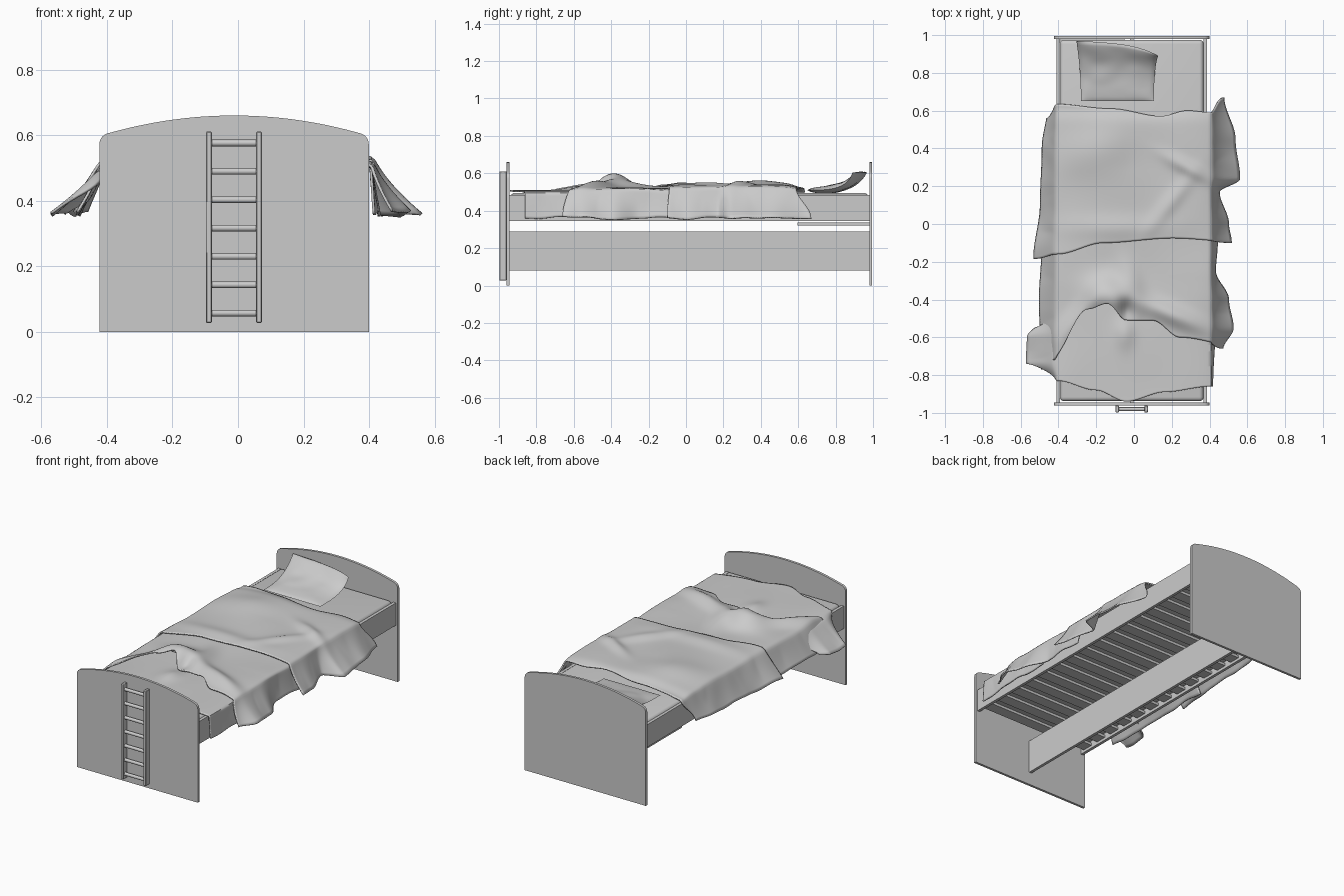
import bpy, bmesh, math
from mathutils import Vector, noise

cube = bpy.data.objects.get("Cube")
if cube:
    bpy.data.objects.remove(cube, do_unlink=True)

grey = bpy.data.materials.new("plain_grey")
grey.use_nodes = True
grey.diffuse_color = (0.6, 0.6, 0.6, 1)
for node in grey.node_tree.nodes:
    if node.type == 'BSDF_PRINCIPLED':
        node.inputs["Base Color"].default_value = grey.diffuse_color

MID = -0.012        # centre line of the frame


def finish(name, bm, smooth=0):
    bmesh.ops.recalc_face_normals(bm, faces=bm.faces)
    mesh = bpy.data.meshes.new(name)
    bm.to_mesh(mesh)
    bm.free()
    mesh.materials.append(grey)
    ob = bpy.data.objects.new(name, mesh)
    bpy.context.collection.objects.link(ob)
    if smooth:
        bpy.ops.object.select_all(action='DESELECT')
        ob.select_set(True)
        bpy.context.view_layer.objects.active = ob
        bpy.ops.object.shade_smooth_by_angle(angle=math.radians(smooth))
    return ob


def box(name, x, y, z, bevel=0, segments=1):
    bm = bmesh.new()
    bmesh.ops.create_cube(bm, size=1)
    for v in bm.verts:
        for i, (a, b) in enumerate((x, y, z)):
            v.co[i] = (a + b) / 2 + v.co[i] * (b - a)
    if bevel:
        bmesh.ops.bevel(bm, geom=bm.edges[:], offset=bevel, segments=segments,
                        profile=0.5, affect='EDGES')
    finish(name, bm, 40 if bevel else 0)


def lerp(points, t):
    # Smooth interpolation through (position, value) pairs
    if t <= points[0][0]:
        return points[0][1]
    for (a, p), (b, q) in zip(points, points[1:]):
        if t <= b:
            k = (t - a) / (b - a)
            return p + (q - p) * k * k * (3 - 2 * k)
    return points[-1][1]


def add_grid(bm, f, nu, nv):
    rows = [[bm.verts.new(f(i / nu, j / nv)) for i in range(nu + 1)]
            for j in range(nv + 1)]
    for lo, hi in zip(rows, rows[1:]):
        for i in range(nu):
            bm.faces.new((lo[i], lo[i + 1], hi[i + 1], hi[i]))


# End boards with an arched top and rounded shoulders
def end_board(name, y0, y1):
    half, r = 0.411, 0.035
    outline = [(-half, 0), (half, 0)]
    for k in range(6):
        a = math.radians(70 * k / 5)
        outline.append((half - r + r * math.cos(a), 0.572 + r * math.sin(a)))
    for k in range(1, 24):
        x = (half - r) * (1 - k / 12)
        outline.append((x, 0.66 - 0.052 * (x / (half - r)) ** 2))
    for k in range(5, -1, -1):
        a = math.radians(70 * k / 5)
        outline.append((-half + r - r * math.cos(a), 0.572 + r * math.sin(a)))
    bm = bmesh.new()
    face = bm.faces.new([bm.verts.new((x + MID, y0, z)) for x, z in outline])
    ext = bmesh.ops.extrude_face_region(bm, geom=[face])
    bmesh.ops.translate(bm, vec=(0, y1 - y0, 0),
                        verts=[v for v in ext["geom"] if isinstance(v, bmesh.types.BMVert)])
    finish(name, bm, 30)


end_board("footboard", -0.96, -0.945)
end_board("headboard", 0.98, 0.995)

# Ladder
for name, x in (("ladder_post_right", -0.089), ("ladder_post_left", 0.064)):
    box(name, (x - 0.009, x + 0.009), (-0.998, -0.96), (0.027, 0.611), 0.003)
for k in range(7):
    bm = bmesh.new()
    bmesh.ops.create_cone(bm, cap_ends=True, segments=16, radius1=0.01, radius2=0.01, depth=0.14)
    for v in bm.verts:
        v.co = Vector((v.co.z + MID, v.co.x - 0.98, v.co.y + 0.057 + k * 0.0865))
    finish("ladder_rung_%d" % (k + 1), bm, 40)

# Frame: side rails, centre plank, slats, under shelf
for name, s in (("side_rail_right", -1), ("side_rail_left", 1)):
    x = MID + s * 0.39
    box(name, (x - 0.009, x + 0.009), (-0.945, 0.98), (0.345, 0.483))
box("centre_plank", (MID - 0.009, MID + 0.009), (-0.945, 0.98), (0.08, 0.288))
for k in range(16):
    y = -0.885 + k * 0.12
    box("slat_%d" % (k + 1), (MID - 0.381, MID + 0.381), (y - 0.035, y + 0.035), (0.362, 0.378))
box("under_shelf", (-0.39, -0.05), (0.595, 0.98), (0.32, 0.336))

box("mattress", (MID - 0.38, MID + 0.38), (-0.938, 0.975), (0.378, 0.495), 0.022, 4)


# Bedding: each layer lies on the mattress and hangs down both sides
def cloth(name, base, head, foot, left, right, lumps, hem=0.36, rough=0.012):
    edge = 0.405

    def f(u, v):
        s = (u * 2 - 1) * 1.5
        q = max(0, abs(s) - 1) / 0.5
        flat = max(-1, min(1, s)) * edge
        side, full = (right, 0.2) if s > 0 else (left, 0.4)
        y = lerp(foot, s) + (lerp(head, s) - lerp(foot, s)) * v
        reach = lerp(side, y)
        x = flat + math.copysign((reach - edge) * (full * math.sqrt(q) + (1 - full) * q ** 1.8), s)
        top = base + rough * (0.5 + noise.noise((flat * 3.5, y * 3.5, base * 40)))
        for cx, cy, rx, ry, turn, h in lumps:
            c, sn = math.cos(turn), math.sin(turn)
            dx, dy = flat - cx, y - cy
            a, b = (dx * c + dy * sn) / rx, (dy * c - dx * sn) / ry
            top += h * math.exp(-a * a - b * b)
        top -= 0.012 * abs(flat / edge) ** 6
        wave = q * noise.noise((s, y * 9, 3 + base * 20))
        x += math.copysign(0.02 * wave * (1 - q), s)
        z = top + (hem + 0.012 * wave - top) * q ** 1.15
        return x, y, z

    bm = bmesh.new()
    add_grid(bm, f, 72, 64)
    ob = finish(name, bm, 70)
    mod = ob.modifiers.new("thickness", 'SOLIDIFY')
    mod.thickness = 0.008
    mod.offset = 0


cloth("lower_sheet", 0.503,
      head=[(-1.5, -0.55), (-1, -0.3), (1, -0.3)],
      foot=[(-1.5, -0.74), (-1, -0.83), (-0.5, -0.88), (-0.1, -0.94), (0.4, -0.89), (1, -0.86)],
      left=[(-0.84, 0.43), (-0.73, 0.57), (-0.6, 0.565), (-0.5, 0.48)],
      right=[(-0.86, 0.415), (-0.5, 0.43)],
      lumps=[(-0.05, -0.58, 0.05, 0.08, 0, 0.02)], rough=0.005)

cloth("middle_fold", 0.515,
      head=[(-1.5, 0.02), (1.5, 0.02)],
      foot=[(-1.5, -0.77), (-1.1, -0.72), (-0.6, -0.45), (-0.35, -0.42), (-0.1, -0.51),
            (0.25, -0.51), (0.6, -0.6), (1.5, -0.66)],
      left=[(-0.75, 0.49), (-0.4, 0.5), (-0.1, 0.485)],
      right=[(-0.66, 0.47), (-0.55, 0.525), (-0.4, 0.5), (-0.25, 0.43), (-0.1, 0.44)],
      lumps=[(-0.12, -0.39, 0.13, 0.1, -0.3, 0.075), (0.2, -0.48, 0.2, 0.05, -0.4, 0.035),
             (-0.3, -0.5, 0.18, 0.05, 0.9, 0.03), (-0.02, -0.28, 0.06, 0.12, 0.3, 0.02),
             (-0.04, -0.45, 0.04, 0.06, 0, -0.035)])

cloth("upper_fold", 0.528,
      head=[(-1.5, 0.56), (-1, 0.635), (-0.3, 0.61), (0.35, 0.57), (0.7, 0.6), (1.0, 0.59),
            (1.5, 0.67)],
      foot=[(-1.5, -0.185), (-1, -0.16), (-0.4, -0.1), (0.5, -0.075), (1.5, -0.1)],
      left=[(-0.18, 0.53), (0.1, 0.495), (0.4, 0.485), (0.62, 0.455)],
      right=[(-0.1, 0.515), (0.0, 0.5), (0.17, 0.45), (0.24, 0.56), (0.45, 0.535), (0.67, 0.475)],
      lumps=[(0.28, 0.3, 0.14, 0.035, -0.5, 0.02), (0.2, 0.12, 0.18, 0.04, 0.9, 0.015),
             (-0.2, 0.4, 0.2, 0.12, 0.2, 0.02), (0, 0.62, 0.6, 0.05, 0, -0.022),
             (-0.1, -0.02, 0.3, 0.06, 0, 0.012)])


# Pillow: two puffed sheets welded at the seam, its back edge curled up
def pillow_side(sign):
    def f(u, v):
        a, b = u * 2 - 1, v * 2 - 1
        x = -0.088 + 0.205 * a * (1 - 0.03 * (1 - b * b)) + 0.012 * b * a
        y = 0.65 + 0.32 * v - v ** 3 * (0.025 * u + 0.055 * u ** 4)
        puff = max(0, (1 - a ** 4) * (1 - b ** 4)) ** 0.6
        crease = 0.006 * noise.noise((a * 2, b * 2, 1))
        lift = 0.51 + 0.095 * v ** 3
        return x, y, lift + sign * puff * (0.015 + 0.016 * v + crease)
    return f


bm = bmesh.new()
for sign in (-1, 1):
    add_grid(bm, pillow_side(sign), 32, 28)
bmesh.ops.remove_doubles(bm, verts=bm.verts, dist=0.0001)
finish("pillow", bm, 80)
